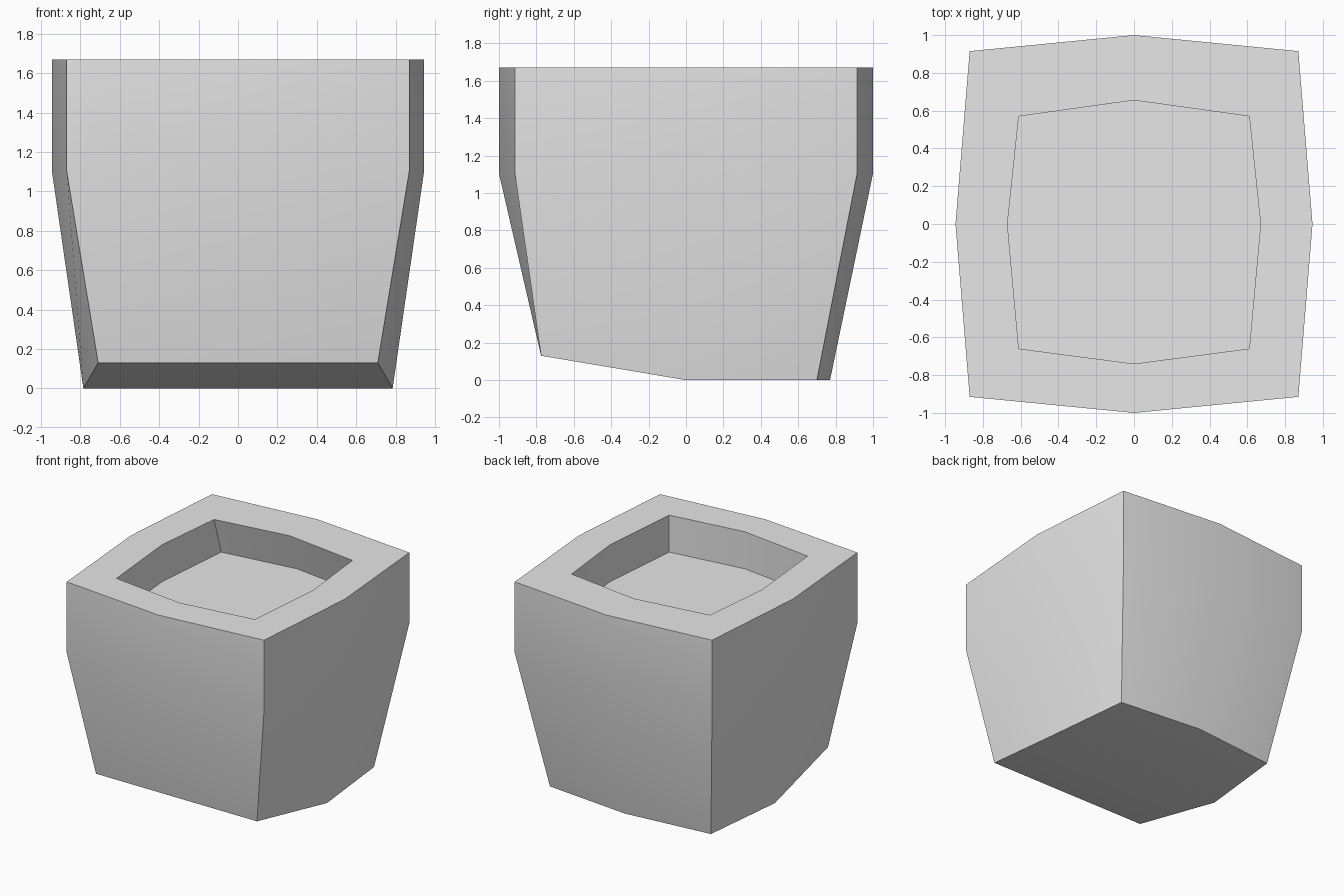
import bpy, bmesh, math

cube = bpy.data.objects.get("Cube")
if cube:
    bpy.data.objects.remove(cube, do_unlink=True)

grey = bpy.data.materials.new("plain grey")
grey.use_nodes = True
colour = (0.8, 0.8, 0.8, 1)
grey.diffuse_color = colour
grey.node_tree.nodes["Principled BSDF"].inputs["Base Color"].default_value = colour

bm = bmesh.new()


def ring(corner_x, side_x, front, back, z, front_z=None):
    """Eight-point bulged rectangle; front and back are (corner y, middle y)."""
    fz = z if front_z is None else front_z
    points = [(-corner_x, front[0], fz), (0, front[1], fz), (corner_x, front[0], fz),
              (side_x, 0, z),
              (corner_x, back[0], z), (0, back[1], z), (-corner_x, back[0], z),
              (-side_x, 0, z)]
    return [bm.verts.new(p) for p in points]


# Outer wall, rim and undercut recess, from the base upward and then inward
outer = (0.87, 0.945, (-0.915, -1.0), (0.915, 1.0))
rings = [
    ring(0.71, 0.785, (-0.775, -0.775), (0.70, 0.77), 0, front_z=0.13),
    ring(*outer, 1.105),
    ring(*outer, 1.67),
    ring(0.61, 0.67, (-0.66, -0.74), (0.57, 0.655), 1.67),
    ring(0.61, 0.67, (-0.66, -0.74), (0.66, 0.74), 1.375),
]
for low, high in zip(rings, rings[1:]):
    for i in range(8):
        j = (i + 1) % 8
        bm.faces.new((low[i], low[j], high[j], high[i]))

# Recess floor, and an underside folded across the middle
bm.faces.new(rings[-1])
base = rings[0]
bm.faces.new((base[7], base[3], base[2], base[1], base[0]))
bm.faces.new((base[3], base[7], base[6], base[5], base[4]))
bmesh.ops.recalc_face_normals(bm, faces=bm.faces)

mesh = bpy.data.meshes.new("hollow_block")
bm.to_mesh(mesh)
bm.free()
mesh.materials.append(grey)
block = bpy.data.objects.new("hollow_block", mesh)
bpy.context.collection.objects.link(block)
bpy.context.view_layer.objects.active = block
block.select_set(True)
bpy.ops.object.shade_smooth_by_angle(angle=math.radians(30))
